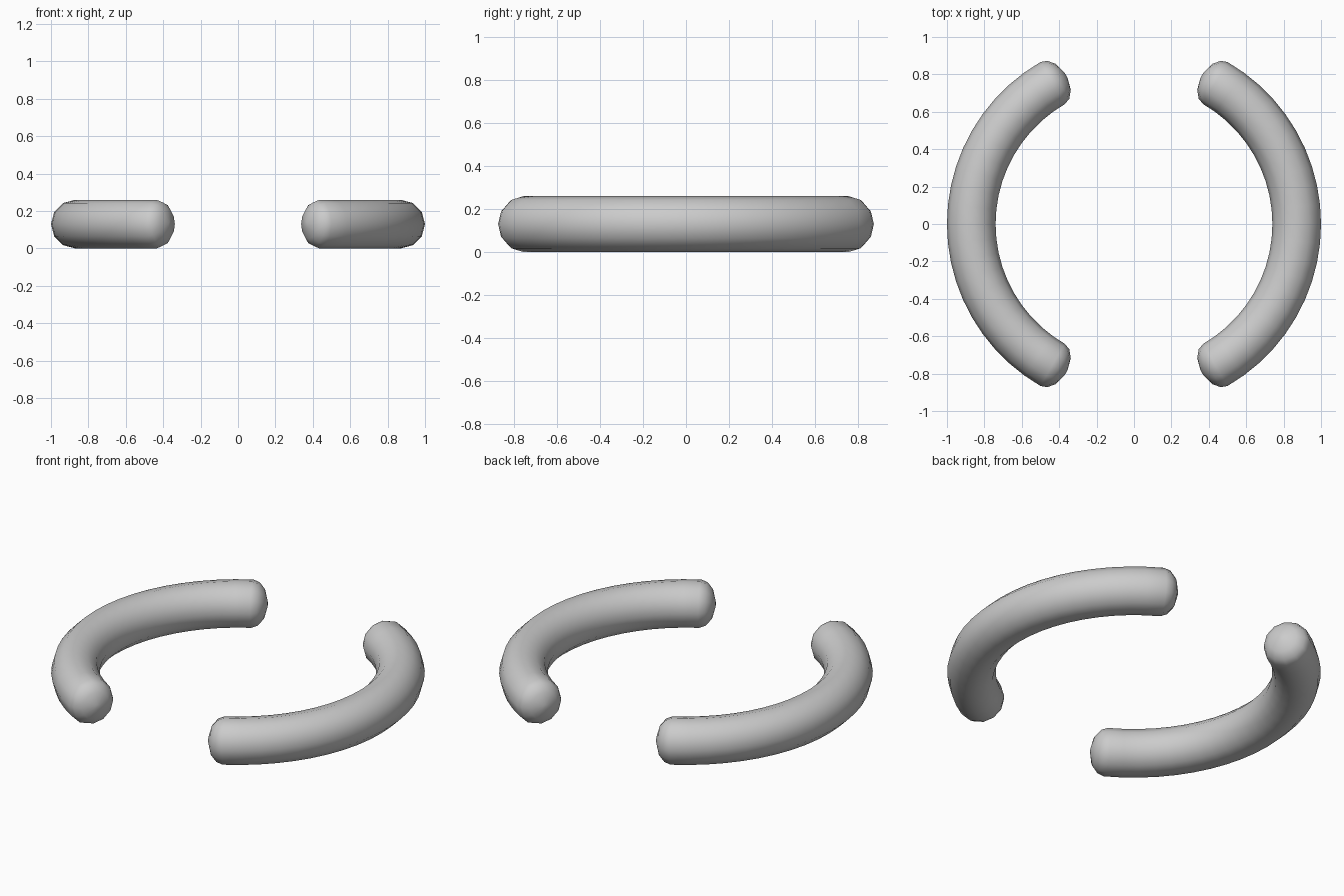
import bpy, bmesh
from math import sin, cos, pi, radians

if "Cube" in bpy.data.objects:
    bpy.data.objects.remove(bpy.data.objects["Cube"])

PATH_R, TUBE_R = 0.87, 0.13
SIDES, SEGS, HALF = 12, 20, radians(60)
# domed tip: distance past the end of the arc, ring radius
TIP = [(0.035, 0.117), (0.066, 0.08), (0.083, 0.015)]


def stations():
    """Rings along the arc as (angle, overshoot along tangent, radius)."""
    start = [(-HALF, -d, r) for d, r in reversed(TIP)]
    arc = [(-HALF + 2 * HALF * i / SEGS, 0, TUBE_R) for i in range(SEGS + 1)]
    return start + arc + [(HALF, d, r) for d, r in TIP]


def handle(name, turn):
    bm = bmesh.new()
    rings = []
    for a, d, r in stations():
        a += turn
        ring = []
        for k in range(SIDES):
            t = 2 * pi * k / SIDES
            rad = PATH_R + r * cos(t)
            ring.append(bm.verts.new((rad * cos(a) - d * sin(a),
                                      rad * sin(a) + d * cos(a),
                                      TUBE_R + r * sin(t))))
        rings.append(ring)
    for p, q in zip(rings, rings[1:]):
        for k in range(SIDES):
            n = (k + 1) % SIDES
            bm.faces.new((p[k], p[n], q[n], q[k]))
    # small flat end faces
    bm.faces.new(rings[0])
    bm.faces.new(rings[-1])
    bmesh.ops.recalc_face_normals(bm, faces=bm.faces)
    mesh = bpy.data.meshes.new(name)
    bm.to_mesh(mesh)
    bm.free()
    ob = bpy.data.objects.new(name, mesh)
    bpy.context.collection.objects.link(ob)
    bpy.ops.object.select_all(action='DESELECT')
    ob.select_set(True)
    bpy.context.view_layer.objects.active = ob
    bpy.ops.object.shade_smooth_by_angle(angle=radians(35))


# two facing curved handles
handle("right_handle", 0)
handle("left_handle", pi)
